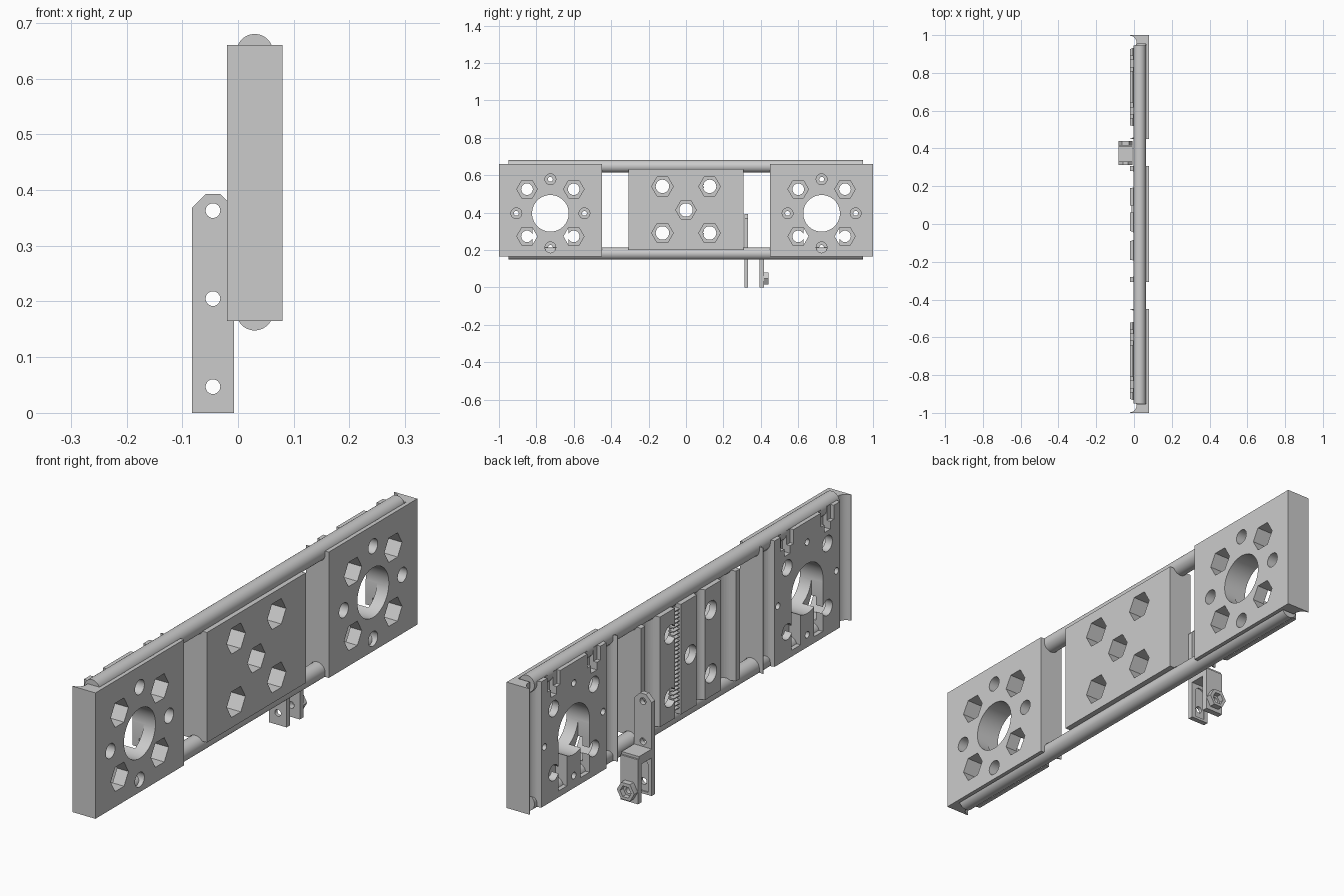
import bpy, bmesh, math
from mathutils import Matrix

if "Cube" in bpy.data.objects:
    bpy.data.objects.remove(bpy.data.objects["Cube"])


def make(name, bm):
    bmesh.ops.recalc_face_normals(bm, faces=bm.faces)
    me = bpy.data.meshes.new(name)
    bm.to_mesh(me)
    bm.free()
    ob = bpy.data.objects.new(name, me)
    bpy.context.collection.objects.link(ob)
    return ob


def box(name, x0, x1, y0, y1, z0, z1):
    bm = bmesh.new()
    bmesh.ops.create_cube(bm, size=1)
    for v in bm.verts:
        v.co.x = (x0 + x1) / 2 + v.co.x * (x1 - x0)
        v.co.y = (y0 + y1) / 2 + v.co.y * (y1 - y0)
        v.co.z = (z0 + z1) / 2 + v.co.z * (z1 - z0)
    return make(name, bm)


def cyl(name, axis, c, r, length, n=32):
    """Cylinder centred on c along the axis; a hexagon along x points sideways."""
    bm = bmesh.new()
    bmesh.ops.create_cone(bm, cap_ends=True, segments=n, radius1=r, radius2=r, depth=length)
    rot = {'x': Matrix.Rotation(math.pi / 2, 4, 'Y'),
           'y': Matrix.Rotation(math.pi / 2, 4, 'X'), 'z': Matrix()}[axis]
    if n == 6:
        bmesh.ops.rotate(bm, verts=bm.verts, matrix=Matrix.Rotation(math.pi / 6, 3, 'Z'))
        bmesh.ops.rotate(bm, verts=bm.verts, matrix=Matrix.Rotation(math.pi / 6 * (axis == 'x'), 3, 'Z'))
        if axis == 'x':  # put two points on the y axis
            a = max(bm.verts, key=lambda v: v.co.y).co
            off = math.pi / 2 - math.atan2(a.y, a.x)
            bmesh.ops.rotate(bm, verts=bm.verts, matrix=Matrix.Rotation(off, 3, 'Z'))
    bm.transform(Matrix.Translation(c) @ rot)
    return make(name, bm)


def combine(ob, others, op='DIFFERENCE'):
    for o in others:
        m = ob.modifiers.new('bool', 'BOOLEAN')
        m.operation, m.object, m.solver = op, o, 'EXACT'
    dg = bpy.context.evaluated_depsgraph_get()
    dg.update()
    me = bpy.data.meshes.new_from_object(ob.evaluated_get(dg))
    ob.modifiers.clear()
    ob.data = me
    for o in others:
        bpy.data.objects.remove(o)
    return ob


def smooth(ob):
    bpy.ops.object.select_all(action='DESELECT')
    ob.select_set(True)
    bpy.context.view_layer.objects.active = ob
    bpy.ops.object.shade_smooth_by_angle(angle=math.radians(30))


ROD_X, ROD_Z, ROD_R = 0.03, (0.181, 0.647), 0.033


def hex_bolt(y, z, hex_r, hole_r):
    return [cyl('cutter', 'x', (0.06, y, z), hex_r, 0.10, 6),
            cyl('cutter', 'x', (0.03, y, z), hole_r, 0.3)]


# guide rods
for name, z in zip(('lower_rod', 'upper_rod'), ROD_Z):
    smooth(cyl(name, 'y', (ROD_X, -0.002, z), ROD_R, 1.896, 48))


# end blocks, mirrored about the middle
def end_block(name, s):
    yc = 0.725 * s
    ob = box(name, -0.02, 0.08, yc - 0.275, yc + 0.275, 0.165, 0.66)
    cuts = [cyl('cutter', 'x', (0.03, yc, 0.396), 0.098, 0.3, 48)]
    for dy in (-0.125, 0.125):
        for z in (0.273, 0.525):
            cuts += hex_bolt(yc + dy, z, 0.055, 0.031)
        # nut notches in the back upper edge
        y = yc + dy
        cuts += [box('cutter', -0.05, 0.012, y - 0.018, y + 0.018, 0.575, 0.7),
                 box('cutter', -0.05, -0.005, y - 0.04, y + 0.04, 0.605, 0.7)]
    # small counterbored holes around the centre
    for dy, z in ((0, 0.578), (0, 0.214), (0.182, 0.396), (-0.182, 0.396)):
        cuts += [cyl('cutter', 'x', (0.08, yc + dy, z), 0.029, 0.11, 24),
                 cyl('cutter', 'x', (0.03, yc + dy, z), 0.013, 0.3, 16)]
    # vertical round grooves on the back
    for dy in (-0.237, 0.237):
        cuts.append(cyl('cutter', 'z', (-0.022, yc + dy, 0.4), 0.035, 1))
    # open channels for the rods
    ymid, ylen = s * 0.67, 0.564
    for z, o in zip(ROD_Z, (-1, 1)):
        cuts.append(cyl('cutter', 'y', (ROD_X, ymid, z), ROD_R + 0.001, ylen, 48))
        a, b = sorted((z, z + o * 0.1))
        cuts.append(box('cutter', ROD_X - 0.034, ROD_X + 0.034,
                        ymid - ylen / 2, ymid + ylen / 2, a, b))
    # back slot below the large hole, leaving a middle post
    for o in (-1, 1):
        a, b = sorted((yc + o * 0.042, yc + o * 0.097))
        cuts.append(box('cutter', -0.05, 0.03, a, b, 0.19, 0.395))
    smooth(combine(ob, cuts))


end_block('end_block_right', 1)
end_block('end_block_left', -1)

# centre carriage
carriage = box('carriage', -0.02, 0.08, -0.307, 0.307, 0.2, 0.633)
cuts = hex_bolt(0, 0.414, 0.055, 0.036)
for y in (-0.126, 0.126):
    for z in (0.291, 0.54):
        cuts += hex_bolt(y, z, 0.058, 0.036)
for y, r in ((-0.236, 0.046), (0.236, 0.046), (-0.064, 0.026)):
    cuts.append(cyl('cutter', 'z', (-0.021, y, 0.4), r, 1))
cuts.append(box('cutter', -0.05, 0.005, 0.06, 0.098, 0.1, 0.8))
for z in ROD_Z:
    cuts.append(cyl('cutter', 'y', (ROD_X, 0, z), ROD_R + 0.001, 1, 48))
smooth(combine(carriage, cuts))

# belt teeth in the carriage slot
bm = bmesh.new()
for i in range(26):
    z = 0.222 + i * 0.0155
    prof = ((0.007, z), (-0.014, z + 0.002), (-0.014, z + 0.006), (0.007, z + 0.008))
    f = bm.faces.new([bm.verts.new((x, 0.0605, h)) for x, h in prof])
    ext = bmesh.ops.extrude_face_region(bm, geom=[f])['geom']
    bmesh.ops.translate(bm, vec=(0, 0.037, 0),
                        verts=[v for v in ext if isinstance(v, bmesh.types.BMVert)])
    f2 = [v for v in ext if isinstance(v, bmesh.types.BMFace)]
    if not f.is_valid or len(f.edges[0].link_faces) < 2:
        bm.faces.new([v for v in reversed(f.verts)])
make('belt_teeth', bm)

# belt tensioner: tall arm with chamfered top, short arm, bridge and nut holder
X0, X1, XC = -0.083, -0.007, -0.045
bm = bmesh.new()
prof = ((X0, 0), (X1, 0), (X1, 0.368), (-0.032, 0.393), (-0.058, 0.393), (X0, 0.368))
f = bm.faces.new([bm.verts.new((x, 0.312, z)) for x, z in prof])
g = bmesh.ops.extrude_face_region(bm, geom=[f], use_keep_orig=True)['geom']
bmesh.ops.translate(bm, vec=(0, 0.02, 0), verts=[v for v in g if isinstance(v, bmesh.types.BMVert)])
tensioner = make('belt_tensioner', bm)
combine(tensioner, [box('part', X0, X1, 0.394, 0.417, 0, 0.175),
                    box('part', X0, X1, 0.322, 0.410, 0.15, 0.185),
                    cyl('part', 'y', (XC, 0.425, 0.048), 0.038, 0.03, 6)], 'UNION')
cuts = [cyl('cutter', 'y', (XC, 0.37, z), 0.0132, 0.3, 24) for z in (0.047, 0.205, 0.363)]
cuts.append(cyl('cutter', 'y', (XC, 0.45, 0.047), 0.024, 0.06, 6))
# shallow arched recess inside the tall arm
cuts += [cyl('cutter', 'y', (XC, 0.36, 0.115), 0.022, 0.066, 24),
         box('cutter', XC - 0.022, XC + 0.022, 0.327, 0.393, 0.01, 0.115)]
smooth(combine(tensioner, cuts))
